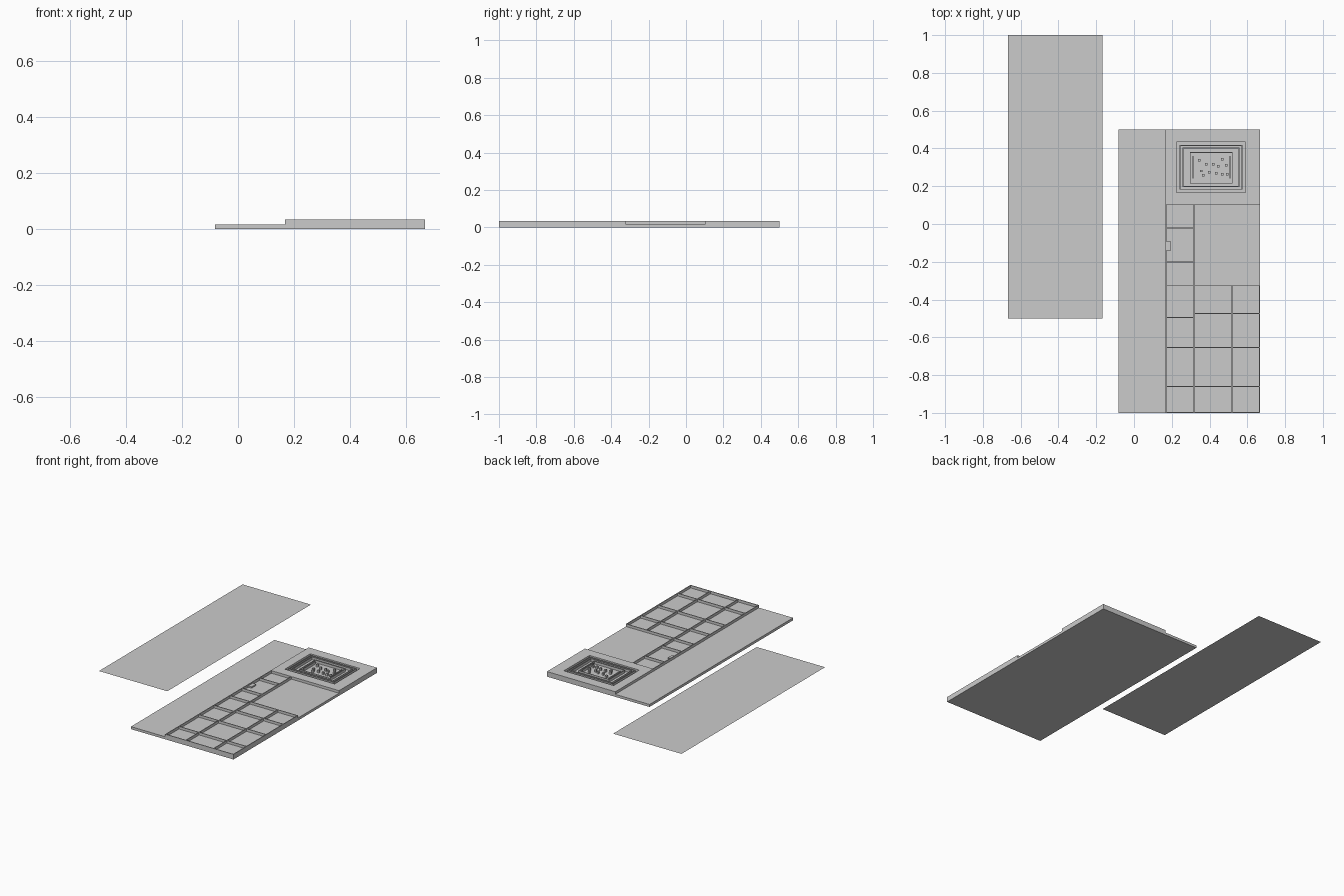
import bpy

if "Cube" in bpy.data.objects:
    bpy.data.objects.remove(bpy.data.objects["Cube"])

BASE = 0.0167   # top of the base plate
TOP = 0.0338    # top of the walls
W = 0.005       # wall thickness


def box(name, x0, x1, y0, y1, z0, z1):
    v = [(x, y, z) for z in (z0, z1) for x, y in ((x0, y0), (x1, y0), (x1, y1), (x0, y1))]
    f = [(3, 2, 1, 0), (4, 5, 6, 7), (0, 1, 5, 4), (1, 2, 6, 5), (2, 3, 7, 6), (3, 0, 4, 7)]
    me = bpy.data.meshes.new(name)
    me.from_pydata(v, [], f)
    ob = bpy.data.objects.new(name, me)
    bpy.context.collection.objects.link(ob)
    return ob


def wall_x(name, y, x0, x1, z1=TOP):
    return box(name, x0, x1, y - W / 2, y + W / 2, BASE, z1)


def wall_y(name, x, y0, y1, z1=TOP):
    return box(name, x - W / 2, x + W / 2, y0, y1, BASE, z1)


def frame(name, outer, inner, z0, z1):
    """Rectangular ring made from four bars."""
    a, b, c, d = outer
    e, f, g, h = inner
    box(name + "_left", a, e, c, d, z0, z1)
    box(name + "_right", f, b, c, d, z0, z1)
    box(name + "_front", e, f, c, g, z0, z1)
    box(name + "_back", e, f, h, d, z0, z1)


# base plate
box("base_plate", -0.083, 0.667, -1.0, 0.5, 0, BASE)

# separate flat cover sheet
me = bpy.data.meshes.new("cover_sheet")
me.from_pydata([(-0.667, -0.5, 0.037), (-0.167, -0.5, 0.037),
                (-0.167, 1.0, 0.037), (-0.667, 1.0, 0.037)], [], [(0, 1, 2, 3)])
bpy.context.collection.objects.link(bpy.data.objects.new("cover_sheet", me))

# raised slab with a rectangular recess
frame("recess_slab", (0.167, 0.667, 0.103, 0.5), (0.226, 0.590, 0.166, 0.433), BASE, TOP)

# nested thin walls inside the recess
for i, (a, b, c, d) in enumerate([(0.242, 0.574, 0.182, 0.418),
                                  (0.258, 0.558, 0.196, 0.405),
                                  (0.296, 0.522, 0.214, 0.380)]):
    t = 0.004
    frame(f"recess_ring_{i}", (a, b, c, d), (a + t, b - t, c + t, d - t), BASE, TOP)
wall_y("recess_divider_left", 0.312, 0.24, 0.36)
wall_y("recess_divider_right", 0.508, 0.24, 0.36)

# small posts in the middle of the recess
posts = [(.345, .338), (.383, .317), (.420, .317), (.446, .306), (.467, .343), (.488, .311),
         (.356, .280), (.367, .258), (.398, .274), (.435, .269), (.467, .264), (.493, .264)]
for i, (x, y) in enumerate(posts):
    box(f"post_{i}", x - .006, x + .006, y - .006, y + .006, BASE, TOP)

# long compartment walls
L, R, B = 0.167, 0.667, -1.0
wall_y("left_wall", L + W / 2, B, 0.103)
wall_y("inner_wall", 0.317, B, 0.103)
wall_y("middle_wall", 0.52, B, -0.327)
wall_y("right_wall", R - W / 2, B, -0.327)

# cross walls
for i, (y, x0, x1) in enumerate([(-0.02, L, 0.317), (-0.2, L, 0.317), (-0.327, L, R),
                                 (-0.495, L, 0.317), (-0.475, 0.317, R), (-0.655, L, R),
                                 (-0.86, L, R), (B + W / 2, L, R)]):
    wall_x(f"cross_wall_{i}", y, x0, x1)

# small figure lying in the side compartment
box("small_block", 0.173, 0.197, -0.14, -0.092, BASE, 0.026)
